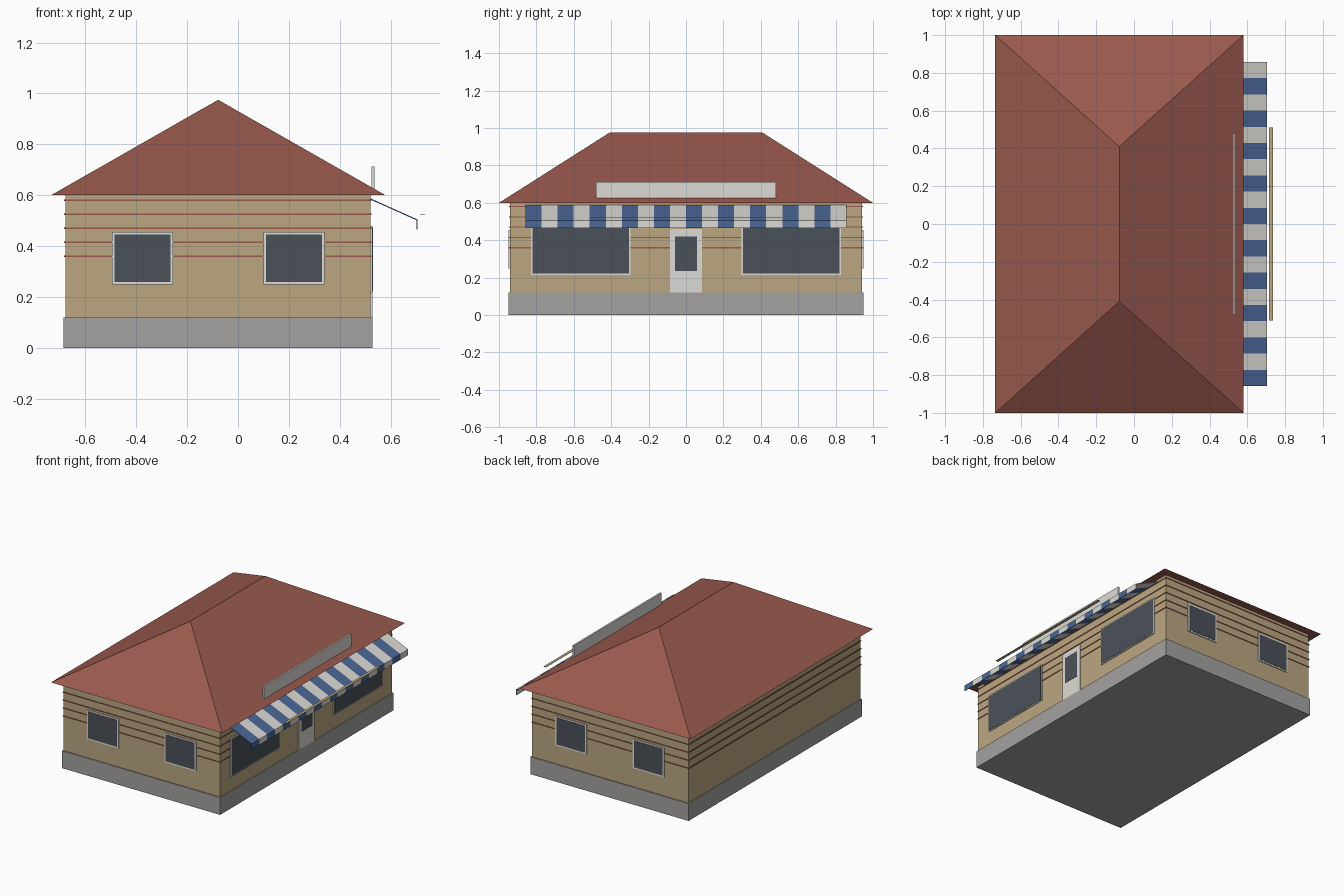
import bpy

if "Cube" in bpy.data.objects:
    bpy.data.objects.remove(bpy.data.objects["Cube"], do_unlink=True)


def material(name, r, g, b):
    m = bpy.data.materials.new(name)
    m.use_nodes = True
    m.diffuse_color = (r, g, b, 1)
    m.node_tree.nodes["Principled BSDF"].inputs["Base Color"].default_value = (r, g, b, 1)
    return m


tan = material("tan wall", 0.5, 0.39, 0.22)
stone = material("grey stone", 0.37, 0.365, 0.355)
red = material("red roof", 0.32, 0.1, 0.075)
white = material("off white", 0.72, 0.71, 0.67)
blue = material("awning blue", 0.07, 0.14, 0.31)
glass = material("dark glass", 0.07, 0.083, 0.1)


def mesh(name, verts, faces, *mats):
    me = bpy.data.meshes.new(name)
    me.from_pydata(verts, [], faces)
    for m in mats:
        me.materials.append(m)
    ob = bpy.data.objects.new(name, me)
    bpy.context.collection.objects.link(ob)
    return ob


def box(name, xs, ys, zs, mat):
    verts = [(x, y, z) for x in xs for y in ys for z in zs]
    faces = [(0, 1, 3, 2), (4, 6, 7, 5), (0, 4, 5, 1),
             (2, 3, 7, 6), (0, 2, 6, 4), (1, 5, 7, 3)]
    return mesh(name, verts, faces, mat)


# Plinth and walls
box("plinth", (-0.685, 0.528), (-0.95, 0.95), (0, 0.12), stone)
box("walls", (-0.678, 0.521), (-0.942, 0.942), (0.12, 0.6), tan)

# Thin bands round the walls
for i in range(5):
    z = 0.36 + i * 0.055
    box("wall_band", (-0.683, 0.525), (-0.946, 0.946), (z - 0.003, z + 0.003), red)

# Hipped roof
x0, x1, ridge = -0.735, 0.58, -0.078
mesh("roof",
     [(x0, -1, 0.6), (x1, -1, 0.6), (x1, 1, 0.6), (x0, 1, 0.6),
      (ridge, -0.41, 0.975), (ridge, 0.41, 0.975)],
     [(3, 2, 1, 0), (0, 1, 4), (1, 2, 5, 4), (2, 3, 5), (3, 0, 4, 5)], red)


# Framed windows on the two end walls
def end_window(cx, side):
    for part, grow, out, mat in (("frame", 0.01, 0.948, white), ("glass", 0, 0.95, glass)):
        box("end_window_" + part, (cx - 0.11 - grow, cx + 0.11 + grow),
            sorted((side * 0.93, side * out)), (0.26 - grow, 0.445 + grow), mat)


for side in (-1, 1):
    for cx in (-0.375, 0.22):
        end_window(cx, side)
    # Shop window on the awning side
    for part, grow, out, mat in (("frame", 0.007, 0.528, white), ("glass", 0, 0.53, glass)):
        ys = sorted((side * (0.305 - grow), side * (0.822 + grow)))
        box("shop_window_" + part, (0.51, out), ys, (0.222 - grow, 0.473 + grow), mat)

# Door
box("door", (0.51, 0.528), (-0.086, 0.086), (0.12, 0.46), white)
box("door_glass", (0.51, 0.53), (-0.06, 0.06), (0.235, 0.42), glass)

# Striped awning with a hanging front edge
count, half = 20, 0.858
top = [(0.52, 0.588), (0.705, 0.505), (0.705, 0.465)]
under = [(0.701, 0.465), (0.701, 0.502), (0.52, 0.583)]
profile = top + under
n = len(profile)
verts, faces = [], []
for i in range(count + 1):
    verts += [(x, -half + 2 * half * i / count, z) for x, z in profile]
for i in range(count):
    for k in range(n):
        a, b = i * n + k, i * n + (k + 1) % n
        faces.append((a, b, b + n, a + n))
last = count * n
for base in (0, last):
    for quad in ((0, 1, 4, 5), (1, 2, 3, 4)):
        loop = quad if base else quad[::-1]
        faces.append(tuple(base + k for k in loop))
awning = mesh("awning", verts, faces, blue, white)
for f in awning.data.polygons:
    stripe = int((f.center.y + half) / (2 * half) * count)
    f.material_index = min(stripe, count - 1) % 2

# Sign board on the roof edge and thin flat strip before the awning
box("sign_board", (0.524, 0.536), (-0.48, 0.48), (0.625, 0.712), white)
box("awning_strip", (0.715, 0.735), (-0.512, 0.512), (0.523, 0.525), tan)
